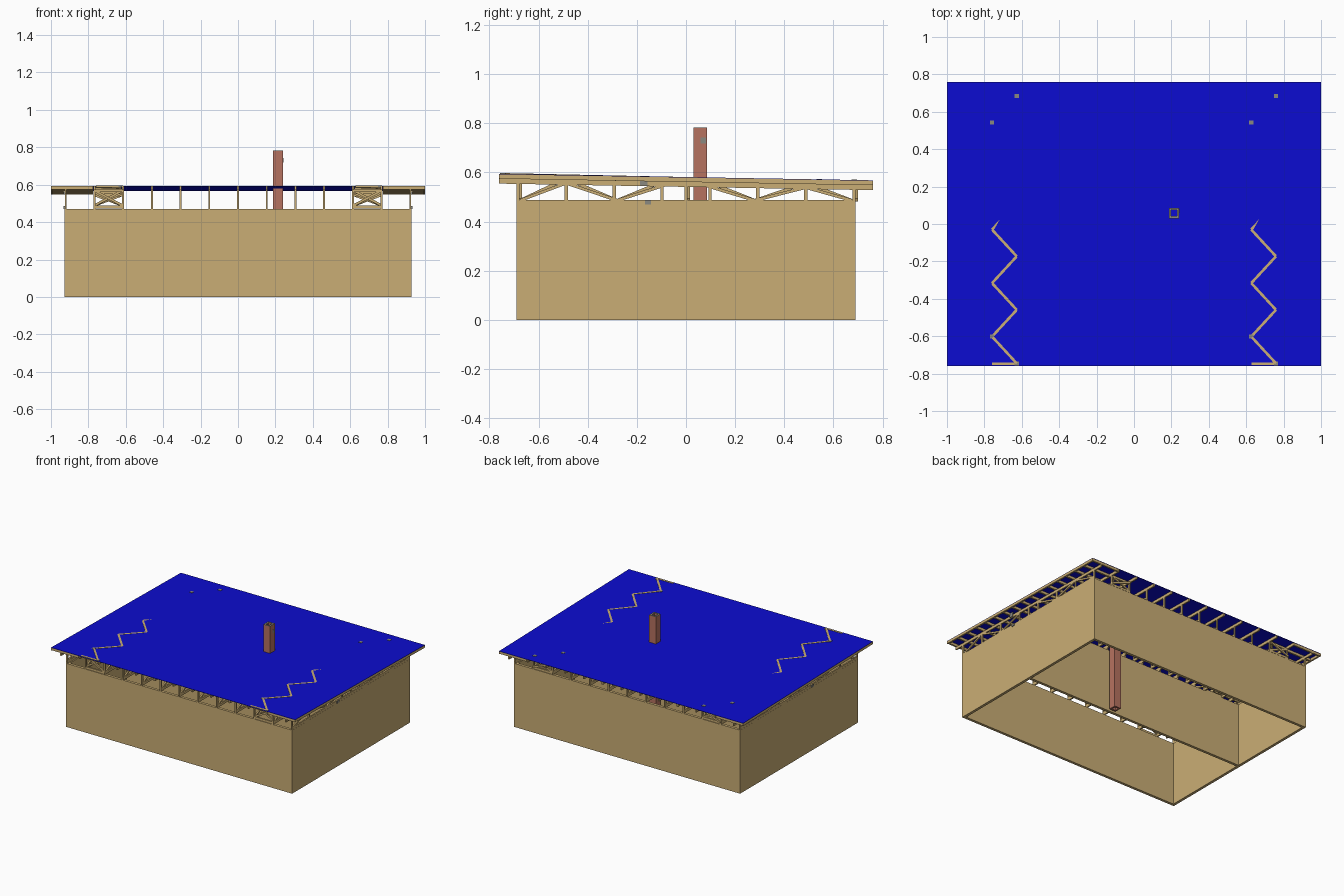
import bpy, bmesh
from mathutils import Vector

if "Cube" in bpy.data.objects:
    bpy.data.objects.remove(bpy.data.objects["Cube"])


def material(name, srgb):
    m = bpy.data.materials.new(name)
    lin = [(c / 255 / 12.92 if c < 11 else ((c / 255 + 0.055) / 1.055) ** 2.4) for c in srgb]
    m.diffuse_color = (*lin, 1)
    m.use_nodes = True
    m.node_tree.nodes["Principled BSDF"].inputs["Base Color"].default_value = m.diffuse_color
    return m


TIMBER = material("timber tan", (202, 174, 117))
BLUE = material("roof blue", (12, 12, 208))
BRICK = material("brick red", (182, 114, 96))
STEEL = material("steel grey", (138, 136, 128))


class Part:
    """Collects boxes and beams into one named object."""

    def __init__(self, name, mat):
        self.name, self.mat, self.bm = name, mat, bmesh.new()

    def beam(self, p, q, side, w, h):
        # rectangular bar from p to q; w is measured along side, h across it
        p, q, side = Vector(p), Vector(q), Vector(side).normalized()
        up = (q - p).cross(side).normalized()
        ring = [side * (a * w / 2) + up * (b * h / 2)
                for a, b in ((-1, -1), (1, -1), (1, 1), (-1, 1))]
        a = [self.bm.verts.new(p + r) for r in ring]
        b = [self.bm.verts.new(q + r) for r in ring]
        self.bm.faces.new(a)
        self.bm.faces.new(b[::-1])
        for i in range(4):
            j = (i + 1) % 4
            self.bm.faces.new((a[i], b[i], b[j], a[j]))

    def box(self, x0, x1, y0, y1, z0, z1):
        ym, zm = (y0 + y1) / 2, (z0 + z1) / 2
        self.beam((x0, ym, zm), (x1, ym, zm), (0, 1, 0), y1 - y0, z1 - z0)

    def tube(self, x, y, cx, cy, t, z0, z1):
        # open rectangular tube, half sizes x and y, wall t
        loops = []
        for z, d in ((z0, 0), (z1, 0), (z1, t), (z0, t)):
            loops.append([self.bm.verts.new((cx + sx * (x - d), cy + sy * (y - d), z))
                          for sx, sy in ((-1, -1), (1, -1), (1, 1), (-1, 1))])
        for k in range(4):
            a, b = loops[k], loops[(k + 1) % 4]
            for i in range(4):
                j = (i + 1) % 4
                self.bm.faces.new((a[i], a[j], b[j], b[i]))

    def done(self):
        bmesh.ops.recalc_face_normals(self.bm, faces=self.bm.faces)
        me = bpy.data.meshes.new(self.name)
        self.bm.to_mesh(me)
        self.bm.free()
        me.materials.append(self.mat)
        ob = bpy.data.objects.new(self.name, me)
        bpy.context.collection.objects.link(ob)
        return ob


def roof_z(y):
    return 0.58 - 0.0175 * y


X, Y = (1, 0, 0), (0, 1, 0)
STEP = 0.154          # truss spacing
WALL = 0.47           # wall height
BASE = 0.488          # top of bottom chords
EAVE = 0.76

# outer walls and the middle wall
walls = Part("outer_walls", TIMBER)
walls.tube(0.927, 0.69, 0, 0, 0.02, 0, WALL)
walls.done()
mid = Part("middle_wall", TIMBER)
mid.box(-0.907, 0.907, -0.01, 0.01, 0, WALL)
mid.done()

# trusses, the two end ones dropped to carry the gable ladders
for k in range(-6, 7):
    end = abs(k) == 6
    x, drop, t = k * STEP * 0.997, 0.019 if end else 0.001, 0.010
    tr = Part("end_truss" if end else "roof_truss", TIMBER)
    depth = 0.02
    top = lambda y, d=drop: roof_z(y) - d - depth / 2
    tr.beam((x, -EAVE, top(-EAVE)), (x, EAVE, top(EAVE)), X, t, depth)
    tr.box(x - t / 2, x + t / 2, -0.69, 0.69, WALL, BASE)
    for y in (-0.683, -0.487, -0.292, -0.098, 0, 0.098, 0.292, 0.487, 0.683):
        tr.beam((x, y, BASE), (x, y, top(y) - 0.005), X, t, 0.013)
    for s in (-1, 1):
        for ya, yb in ((0.675, 0.495), (0.28, 0.48), (0.28, 0.09)):
            tr.beam((x, s * ya, BASE - 0.002), (x, s * yb, top(s * yb) - 0.006), X, t, 0.012)
    tr.done()

# gable ladders: rungs with a barge board
for s in (-1, 1):
    lad = Part("gable_ladder", TIMBER)
    h = 0.018
    mz = lambda y: roof_z(y) - 0.001 - h / 2
    for i in range(17):
        y = -0.752 + i * 0.094
        lad.beam((s * 0.775, y, mz(y)), (s * 0.99, y, mz(y)), Y, 0.012, h)
    lad.beam((s * 0.994, -EAVE, mz(-EAVE)), (s * 0.994, EAVE, mz(EAVE)), X, 0.012, h)
    lad.done()

# braced bays: cross braces between truss pairs and a zigzag in the roof plane
for s in (-1, 1):
    br = Part("bay_cross_bracing", TIMBER)
    xa, xb = s * 4 * STEP, s * 5 * STEP
    for y in (-0.683, 0, 0.683):
        zt = roof_z(y) - 0.022
        br.beam((xa, y, BASE), (xb, y, zt), Y, 0.01, 0.013)
        br.beam((xa, y + 0.011, zt), (xb, y + 0.011, BASE), Y, 0.01, 0.013)
        br.beam((xa, y, WALL + 0.01), (xb, y, WALL + 0.01), Y, 0.012, 0.016)
        br.beam((xa, y, zt), (xb, y, zt), Y, 0.012, 0.016)
    br.done()

    zig = Part("roof_zigzag_bracing", TIMBER)
    plates = Part("zigzag_plates", STEEL)
    c = s * 4.5 * STEP
    pts = []
    for i in range(11):
        y = -0.745 + i * 0.143
        # the front part lies just above the sheet
        pts.append((c + (0.066 if i % 2 == 0 else -0.066), y,
                    roof_z(y) - 0.0042 - 0.004 * (y + 0.2)))
    for a, b in zip(pts, pts[1:]):
        zig.beam(a, b, (b[1] - a[1], a[0] - b[0], 0), 0.014, 0.012)
    zig.beam((c - 0.066, -0.748, roof_z(-0.748) - 0.003),
             (c + 0.066, -0.748, roof_z(-0.748) - 0.003), Y, 0.014, 0.012)
    zig.done()
    for i in (0, 1, 9, 10):
        x, y, z = pts[i]
        plates.box(x - 0.011, x + 0.011, y - 0.011, y + 0.011,
                   roof_z(y) - 0.004, roof_z(y) + 0.0035)
    plates.done()

# chord splice plates on the end trusses
for s in (-1, 1):
    sp = Part("splice_plates", STEEL)
    x = s * 0.929
    sp.box(x - 0.003, x + 0.003, -0.188, -0.157, 0.547, 0.58)
    sp.box(x - 0.003, x + 0.003, -0.167, -0.142, 0.47, 0.487)
    sp.done()

# roof sheet
roof = Part("roof_sheet", BLUE)
roof.beam((0, -EAVE, roof_z(-EAVE)), (0, EAVE, roof_z(EAVE)), X, 2.0, 0.002)
roof.done()

# chimney shaft with rim and small flue hatch
ch = Part("chimney", BRICK)
ch.tube(0.027, 0.028, 0.214, 0.058, 0.012, 0, 0.78)
ch.done()
hatch = Part("chimney_hatch", STEEL)
hatch.box(0.240, 0.242, 0.058, 0.082, 0.718, 0.742)
hatch.done()
rim = Part("chimney_rim", STEEL)
rim.tube(0.027, 0.028, 0.214, 0.058, 0.012, 0.78, 0.782)
rim.done()
